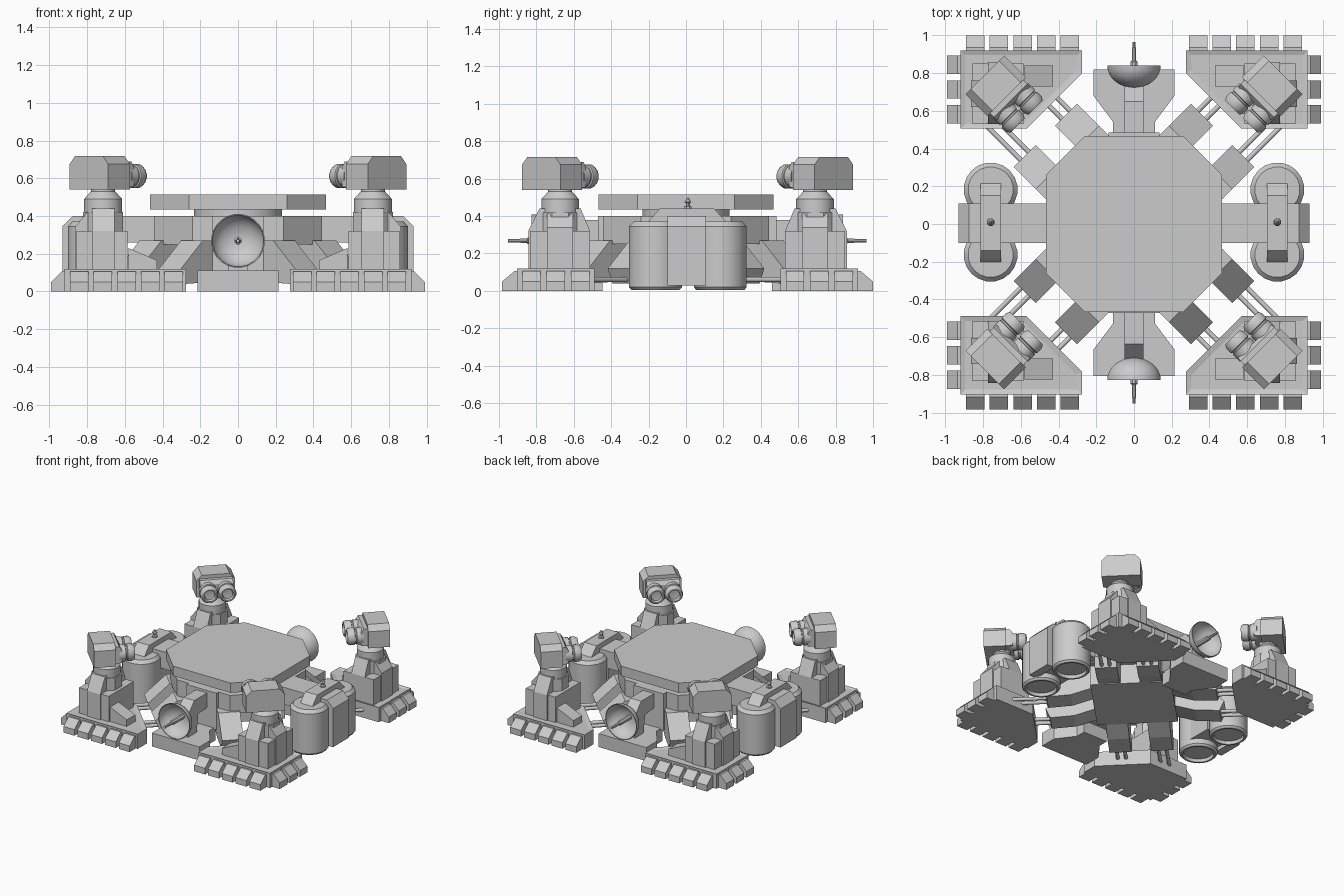
import bpy, bmesh, math
from mathutils import Matrix, Vector

if "Cube" in bpy.data.objects:
    bpy.data.objects.remove(bpy.data.objects["Cube"])

ONE = [(1, 1, 0)]
SIDES_X = [(1, 1, 0), (-1, 1, 0)]
CORNERS = [(1, 1, 0), (-1, 1, 0), (1, -1, 0), (-1, -1, 0)]
# Outer stations: the front ones sit slightly closer in
OUTER = [(1, 1, 0), (-1, 1, 0), (1, -1, .017), (-1, -1, .017)]
SIDES_Y = [(1, 1, 0), (1, -1, .014)]
DIAG = Matrix.Rotation(math.pi / 4, 4, 'Z')      # local x runs outward to the corner


def emit(name, bm, sym, smooth=False):
    """Write one object per mirrored copy."""
    for sx, sy, dy in sym:
        c = bm.copy()
        bmesh.ops.scale(c, vec=(sx, sy, 1), verts=c.verts)
        bmesh.ops.translate(c, vec=(0, dy, 0), verts=c.verts)
        bmesh.ops.recalc_face_normals(c, faces=c.faces)
        if smooth:
            for f in c.faces:
                f.smooth = True
            for e in c.edges:
                e.smooth = e.calc_face_angle(0) < math.radians(32)
        me = bpy.data.meshes.new(name)
        c.to_mesh(me)
        c.free()
        bpy.context.collection.objects.link(bpy.data.objects.new(name, me))
    bm.free()


def prism(name, plane, pts, lo, hi, sym=ONE, mat=Matrix(), inset=None):
    """Extrude a profile drawn in plane xy, xz or yz along the third axis."""
    place = {'xy': lambda a, b, c: (a, b, c), 'xz': lambda a, b, c: (a, c, b),
             'yz': lambda a, b, c: (c, a, b)}[plane]
    bm = bmesh.new()
    low = [bm.verts.new(mat @ Vector(place(a, b, lo))) for a, b in pts]
    top = [bm.verts.new(mat @ Vector(place(a, b, hi))) for a, b in pts]
    bm.faces.new(low)
    cap = bm.faces.new(top)
    for i in range(len(pts)):
        j = (i + 1) % len(pts)
        bm.faces.new((low[i], low[j], top[j], top[i]))
    bmesh.ops.recalc_face_normals(bm, faces=bm.faces)
    if inset:
        bmesh.ops.inset_region(bm, faces=[cap], thickness=inset[0], depth=inset[1])
    emit(name, bm, sym)


def box(name, x, y, z, sym=ONE, mat=Matrix()):
    prism(name, 'xy', [(x[0], y[0]), (x[1], y[0]), (x[1], y[1]), (x[0], y[1])],
          z[0], z[1], sym, mat)


def lathe(name, prof, centre, axis, n, sym=ONE, mat=Matrix()):
    """Revolve (radius, height) points about an axis through centre."""
    rot = Vector((0, 0, 1)).rotation_difference(Vector(axis)).to_matrix().to_4x4()
    m = mat @ Matrix.Translation(centre) @ rot
    bm = bmesh.new()
    rings = []
    for r, h in prof:
        if r == 0:
            rings.append([bm.verts.new(m @ Vector((0, 0, h)))] * n)
        else:
            rings.append([bm.verts.new(m @ Vector((r * math.cos(a), r * math.sin(a), h)))
                          for a in ((i + .5) * math.tau / n for i in range(n))])
    for p, q in zip(rings, rings[1:]):
        for i in range(n):
            j = (i + 1) % n
            bm.faces.new(list(dict.fromkeys((p[i], p[j], q[j], q[i]))))
    for ring in (rings[0], rings[-1]):
        if ring[0] is not ring[1]:
            bm.faces.new(ring)
    emit(name, bm, sym, smooth=n > 8)


def octagon(h, c):
    return [(c, -h), (h, -c), (h, c), (c, h), (-c, h), (-h, c), (-h, -c), (-c, -h)]


# Central hull: deck, neck, upper body, lower body
prism("top_deck", 'xy', octagon(.467, .26), .435, .515)
lathe("deck_neck", [(.235, .39), (.235, .44)], (0, 0, 0), (0, 0, 1), 24)
prism("upper_body", 'xy', octagon(.445, .24), .25, .40)
box("lower_body", (-.3, .3), (-.3, .3), (.09, .26), ONE, DIAG)

# Diagonal legs: sloped housings with paired struts to the corner pads
for t in (-.155, .155):
    prism("leg_housing", 'xz', [(.29, .27), (.5, .27), (.665, .12), (.63, .04), (.45, .05),
                                (.29, .1)], t - .082, t + .082, CORNERS, DIAG)
    for d in (-.03, .03):
        lathe("leg_strut", [(.014, .5), (.014, .92)], (0, t + d, .06), (1, 0, 0), 12,
              CORNERS, DIAG)

# Corner pads with recessed top
prism("corner_pad", 'xy', [(.275, .92), (.275, .80), (.57, .505), (.92, .505), (.92, .92)],
      0, .12, OUTER, inset=(.035, -.008))
# Sloped tread blocks along the two outer edges
tread = [(.91, 0), (.99, 0), (.99, .05), (.935, .105), (.91, .105)]
for i in range(5):
    x = .341 + i * .125
    prism("tread_block_y", 'yz', [(a + (.01 if a > .98 else 0), b) for a, b in tread],
          x - .049, x + .049, OUTER)
for i in range(3):
    y = .583 + i * .13
    prism("tread_block_x", 'xz', tread, y - .049, y + .049, OUTER)

# Turret pedestals: block, crossed sloped slabs, wedge, column
box("pedestal_block", (.585, .855), (.53, .85), (.1, .32), OUTER)
prism("pedestal_slab_y", 'yz', [(.53, .1), (.86, .1), (.86, .32), (.80, .44),
                                (.58, .44), (.53, .32)], .655, .775, OUTER)
prism("pedestal_slab_x", 'xz', [(.7, .1), (.865, .1), (.865, .34), (.80, .42), (.7, .42)],
      .62, .76, OUTER)
prism("pedestal_wedge", 'xz', [(.58, .1), (.58, .23), (.43, .165), (.43, .1)],
      .73, .84, OUTER)
lathe("turret_column", [(.115, .3), (.115, .42)], (.715, .69, 0), (0, 0, 1), 8, OUTER)
lathe("turret_collar", [(.102, .41), (.102, .49), (.065, .53), (.065, .56)],
      (.715, .69, 0), (0, 0, 1), 20, OUTER)

# Turret heads facing the centre, with twin barrels
prism("turret_head", 'yz', [(-.145, .54), (.145, .54), (.145, .675), (.105, .717),
                            (-.105, .717), (-.145, .675)], .955, 1.118, OUTER, DIAG)
prism("turret_front", 'xz', [(.96, .55), (.905, .555), (.905, .66), (.925, .69), (.96, .69)],
      -.125, .125, OUTER, DIAG)
for t in (-.068, .068):
    lathe("turret_barrel", [(.065, -.02), (.065, .03), (.058, .034), (.058, .042),
                            (.066, .046), (.066, .08), (.054, .1), (.044, .1),
                            (.038, .08), (0, .075)],
          (.905, t, .612), (-1, 0, 0), 16, OUTER, DIAG)

# Side arms carrying the tank pairs
prism("side_arm", 'xz', [(.3, .26), (.86, .26), (.86, .03), (.93, .03), (.93, .345),
                         (.875, .40), (.3, .40)], -.1, .108, SIDES_X)
box("tank_spine", (.63, .87), (-.1, .1), (.06, .36), SIDES_X)
for y in (-.163, .183):
    lathe("tank", [(.11, .03), (.115, .005), (.13, .005), (.143, .02), (.143, .345),
                   (.12, .37)], (.76, y, 0), (0, 0, 1), 20, SIDES_X)
prism("tank_top_bar", 'yz', [(-.21, .36), (.225, .36), (.195, .39), (.15, .44),
                             (-.14, .44), (-.185, .39)], .705, .815, SIDES_X)
lathe("tank_beacon", [(.022, .435), (.022, .45), (.012, .455), (.012, .47), (.02, .475),
                      (.003, .5)], (.76, .01, 0), (0, 0, 1), 8, SIDES_X)

# Front and back dish stations
prism("dish_pad", 'xy', [(-.215, .82), (-.215, .68), (-.11, .54), (-.11, .46), (.11, .46),
                         (.11, .54), (.215, .68), (.215, .82)], 0, .11, SIDES_Y)
box("dish_housing", (-.135, .135), (.35, .485), (.1, .40), SIDES_Y)
prism("dish_arm", 'yz', [(.4, .38), (.65, .38), (.73, .29), (.73, .1), (.62, .1),
                         (.6, .25), (.4, .27)], -.05, .05, SIDES_Y)
bowl = [(.143 * math.sin(a), -.118 * math.cos(a)) for a in
        (i * math.pi / 16 for i in range(9))]
inner = [(r * .96, h * .94) for r, h in reversed(bowl)]
lathe("dish", bowl + inner, (0, .84, .268), (0, 1, 0), 24, SIDES_Y)
lathe("dish_spike", [(.02, .73), (.02, .86), (.013, .865), (.009, .965)],
      (0, 0, .268), (0, 1, 0), 8, SIDES_Y)
